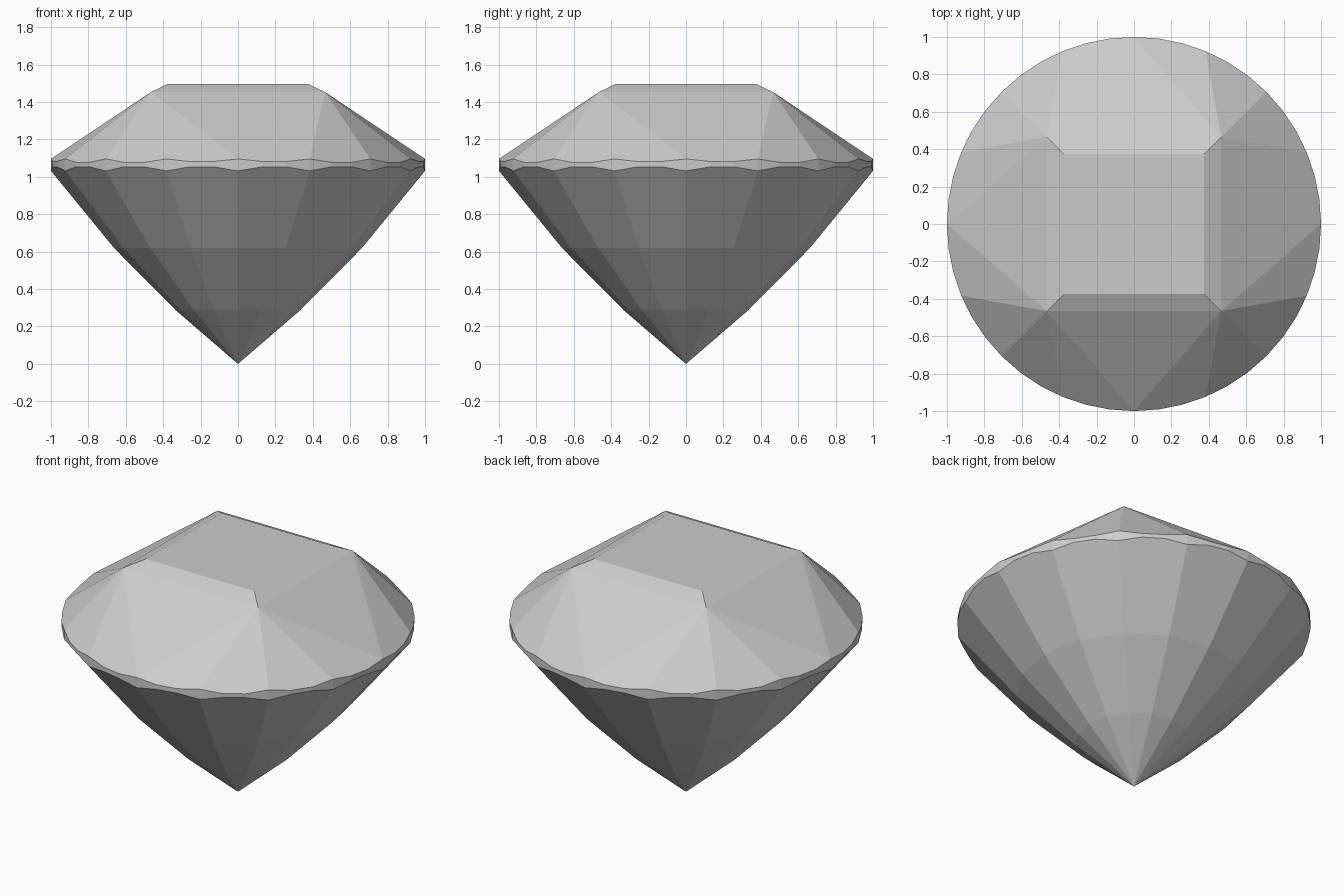
import bpy
import bmesh
from math import sin, cos, radians
from mathutils import Vector
from mathutils.geometry import intersect_line_plane

SIDES = 16            # main facets around the stone
STEP = 3              # girdle segments per facet
SEGS = SIDES * STEP
CROWN_Z, PAVILION_Z = 1.096, 1.032    # girdle edge heights at the facet joints
TIERS = [(0.663, 0.62), (0.333, 0.287)]   # pavilion rings: radius, height

cube = bpy.data.objects.get("Cube")
if cube:
    bpy.data.objects.remove(cube, do_unlink=True)

bm = bmesh.new()


def polar(radius, degrees, z):
    a = radians(degrees)
    return Vector((radius * cos(a), radius * sin(a), z))


def ring(radius, count, z, start=0):
    return [bm.verts.new(polar(radius, start + 360 * i / count, z)) for i in range(count)]


def girdle_edge(z, inner_point):
    """Scalloped edge where the flat facets meet the round girdle."""
    verts = []
    for i in range(SEGS):
        k = i // STEP
        a = polar(1, 360 * k / SIDES, z)
        b = polar(1, 360 * (k + 1) / SIDES, z)
        p = polar(1, 360 * i / SEGS, z)
        if i % STEP:
            normal = (b - a).cross(inner_point(k) - a)
            p = intersect_line_plane(p, p + Vector((0, 0, 1)), a, normal)
        verts.append(bm.verts.new(p))
    return verts


def facet_edge(edge, k):
    return [edge[(STEP * k + j) % SEGS] for j in range(STEP + 1)]


# Square table and the four crown corners
table = ring(0.375 * 2 ** 0.5, 4, 1.497, 45)
corners = ring(0.466 * 2 ** 0.5, 4, 1.453, 45)
tiers = [ring(r, SIDES, z) for r, z in TIERS]
tip = bm.verts.new((0, 0, 0))

upper = girdle_edge(CROWN_Z, lambda k: corners[k // 4].co)
lower = girdle_edge(PAVILION_Z, lambda k: tiers[0][k].co)

# Crown: table, bevels, side triangles
bm.faces.new(table)
for q in range(4):
    bm.faces.new((table[q - 1], corners[q - 1], corners[q], table[q]))
    bm.faces.new((corners[q - 1], upper[q * SEGS // 4], corners[q]))

# Crown facets fanning from the corners, and the pavilion below
for k in range(SIDES):
    n = (k + 1) % SIDES
    bm.faces.new([corners[k // 4]] + facet_edge(upper, k))
    bm.faces.new(facet_edge(lower, k)[::-1] + [tiers[0][k], tiers[0][n]])
    bm.faces.new((tiers[0][n], tiers[0][k], tiers[1][k], tiers[1][n]))
    bm.faces.new((tiers[1][n], tiers[1][k], tip))

# Girdle band
for i in range(SEGS):
    n = (i + 1) % SEGS
    bm.faces.new((lower[i], lower[n], upper[n], upper[i]))

bmesh.ops.recalc_face_normals(bm, faces=bm.faces)
mesh = bpy.data.meshes.new("gemstone")
bm.to_mesh(mesh)
bm.free()

# Plain grey stone
grey = bpy.data.materials.new("light_grey")
grey.use_nodes = True
colour = (0.604, 0.604, 0.604, 1)
grey.diffuse_color = colour
for node in grey.node_tree.nodes:
    if node.type == 'BSDF_PRINCIPLED':
        node.inputs["Base Color"].default_value = colour
mesh.materials.append(grey)

gem = bpy.data.objects.new("gemstone", mesh)
bpy.context.collection.objects.link(gem)
